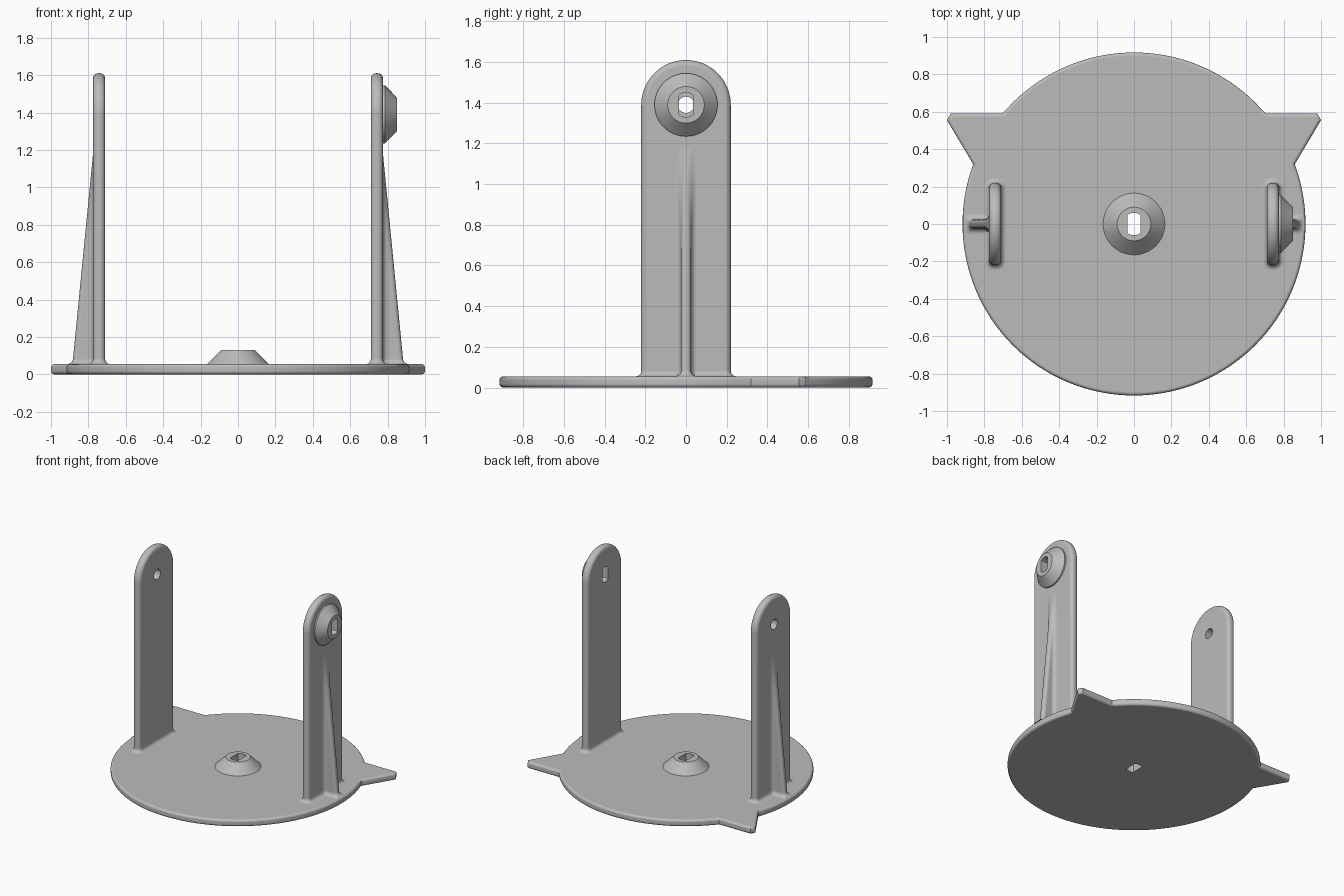
import bpy, bmesh
from math import sin, cos, pi, radians, sqrt

if "Cube" in bpy.data.objects:
    bpy.data.objects.remove(bpy.data.objects["Cube"], do_unlink=True)

GREY = (0.5, 0.5, 0.5, 1)
grey = bpy.data.materials.new("plain grey")
grey.use_nodes = True
grey.diffuse_color = GREY
grey.node_tree.nodes["Principled BSDF"].inputs["Base Color"].default_value = GREY

TOP = 0.055           # upper face of the base
HOLE_Z = 1.39         # pivot height
INNER, OUTER = 0.71, 0.775
HALF = 0.22           # half the arm width
R = 0.028             # fillet radius


def place(a, b, h, axis):
    return (a, b, h) if axis == "z" else (h, a, b)


def arc(r, start, end, n, ca=0, cb=0):
    steps = [radians(start + (end - start) * i / n) for i in range(n + 1)]
    return [(ca + r * cos(t), cb + r * sin(t)) for t in steps]


def circle(r, n=64):
    return arc(r, 0, 360, n)[:-1]


def fillet(h):
    return R - sqrt(R * R - (R - h) ** 2) if h < R else 0


def loft(name, rings, bevel=0):
    """Capped skin through equal-length rings of points."""
    bm = bmesh.new()
    rows = [[bm.verts.new(p) for p in ring] for ring in rings]
    n = len(rows[0])
    for a, b in zip(rows, rows[1:]):
        for i in range(n):
            j = (i + 1) % n
            bm.faces.new((a[i], a[j], b[j], b[i]))
    caps = [bm.faces.new(rows[0][::-1]), bm.faces.new(rows[-1])]
    bmesh.ops.recalc_face_normals(bm, faces=bm.faces)
    if bevel:
        edges = [e for f in caps for e in f.edges]
        bmesh.ops.bevel(bm, geom=edges, offset=bevel, segments=5,
                        profile=0.5, affect="EDGES")
    mesh = bpy.data.meshes.new(name)
    bm.to_mesh(mesh)
    bm.free()
    mesh.materials.append(grey)
    obj = bpy.data.objects.new(name, mesh)
    bpy.context.collection.objects.link(obj)
    return obj


def prism(name, outline, low, high, axis, bevel=0):
    return loft(name, [[place(a, b, h, axis) for a, b in outline]
                       for h in (low, high)], bevel)


def activate(obj):
    bpy.ops.object.select_all(action="DESELECT")
    obj.select_set(True)
    bpy.context.view_layer.objects.active = obj


def cut(objects, outline, low, high, axis):
    cutter = prism("hole_cutter", outline, low, high, axis)
    for obj in objects:
        activate(obj)
        mod = obj.modifiers.new("hole", "BOOLEAN")
        mod.operation, mod.solver, mod.object = "DIFFERENCE", "EXACT", cutter
        bpy.ops.object.modifier_apply(modifier=mod.name)
    bpy.data.objects.remove(cutter, do_unlink=True)


def raised(outline):
    return [(a, b + HOLE_Z) for a, b in outline]


# Round base with two pointed ears
ear = [(0.86, 0.32), (1.0, 0.555), (0.98, 0.59), (0.705, 0.59)]
base_outline = (ear + arc(0.917, 42, 138, 48)
                + [(-x, y) for x, y in reversed(ear)]
                + arc(0.917, 162, 378, 108))
base = prism("base_plate", base_outline, 0, TOP, "z", 0.018)

# Conical boss in the middle of the base
base_boss = loft("base_boss", [[(a, b, z) for a, b in circle(r)]
                               for z, r in ((0.03, 0.165), (TOP, 0.165), (0.13, 0.09))])

# Upright arms with rounded tops
arm_outline = [(-HALF, 0.01), (HALF, 0.01)] + arc(HALF, 0, 180, 40, 0, HOLE_Z)
left_arm = prism("left_arm", arm_outline, INNER, OUTER, "x", 0.028)
right_arm = prism("right_arm", arm_outline, -OUTER, -INNER, "x", 0.028)

# Conical boss on the outside of the left arm
arm_boss = loft("arm_boss", [[place(a, b, x, "x") for a, b in raised(circle(r))]
                             for x, r in ((0.76, 0.155), (0.786, 0.155), (0.85, 0.09))])


# Fillets where the arms meet the base
def foot_ring(side, z):
    grow = fillet(z - TOP)
    r = 0.028
    mid, dx, dy = (INNER + OUTER) / 2, (OUTER - INNER) / 2 - r, HALF - r
    points = []
    for k, (sx, sy) in enumerate(((1, 1), (-1, 1), (-1, -1), (1, -1))):
        points += arc(r + grow, 90 * k, 90 * k + 90, 8, mid + sx * dx, sy * dy)
    return [(side * x, y, z) for x, y in points]


# Tapering ribs, flared into the arm and the base
def rib_ring(side, z):
    flare = fillet(z - TOP)
    depth = max(0, 0.11 * (1.18 - z) / (1.18 - TOP)) + flare
    tip = 0.022
    points = [(OUTER - 0.008, 0.025 + R + flare - 0.01)]
    for i in range(29):
        x = depth * (1 - cos(pi * i / 28)) / 2
        e = min(depth - x, tip)
        rounding = tip - sqrt(tip * tip - (tip - e) ** 2)
        points.append((OUTER + x, 0.025 + flare + fillet(x) - rounding))
    points += [(x, -y) for x, y in reversed(points)]
    return [(side * x, y, z) for x, y in points]


curve_heights = [TOP + R * (1 - cos(pi / 2 * i / 8)) for i in range(9)]
rib_heights = curve_heights + [TOP + R + (1.18 - TOP - R) * i / 24 for i in range(1, 25)]
for side, label in ((1, "left"), (-1, "right")):
    loft(label + "_arm_foot", [foot_ring(side, z) for z in curve_heights])
    loft(label + "_rib", [rib_ring(side, z) for z in rib_heights])

# Flat-sided shaft holes and one round pivot hole
slot = [(max(-0.035, min(0.035, a)), b) for a, b in circle(0.06, 48)]
cut([base, base_boss], slot, -0.1, 0.3, "z")
cut([left_arm, arm_boss], raised(slot), 0.6, 1.0, "x")
cut([right_arm], raised(circle(0.04, 32)), -1.0, -0.6, "x")

# Smooth shading with crisp flat faces
for obj in list(bpy.context.collection.objects):
    if obj.type == "MESH" and obj.data.materials and obj.data.materials[0] == grey:
        activate(obj)
        bpy.ops.object.shade_smooth_by_angle(angle=radians(32))
        normals = obj.modifiers.new("flat_face_normals", "WEIGHTED_NORMAL")
        normals.keep_sharp = True
